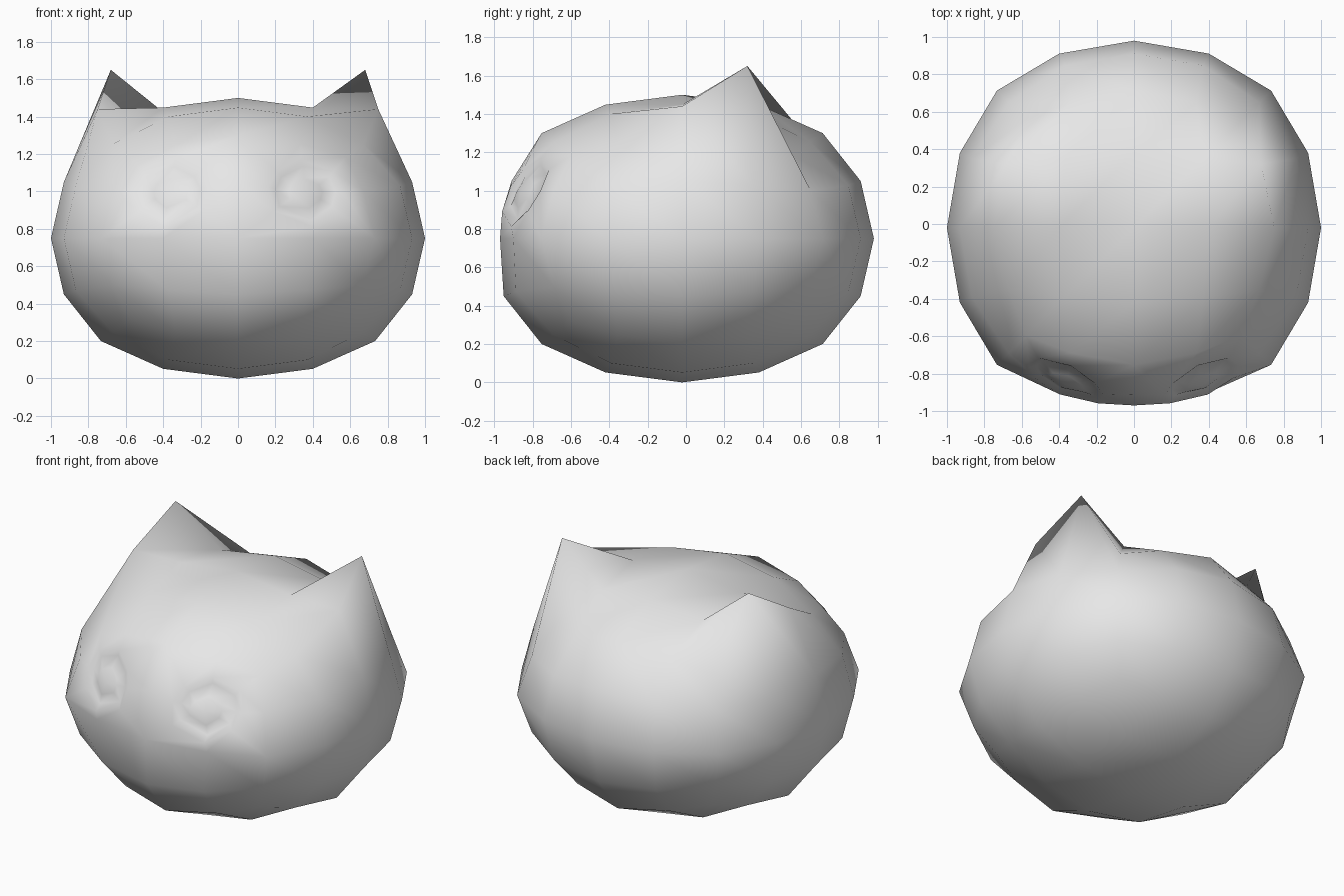
import bpy, bmesh, math

if "Cube" in bpy.data.objects:
    bpy.data.objects.remove(bpy.data.objects["Cube"])

CY, CZ, RZ = -0.02, 0.75, 0.75      # head centre and half height

# Rounded-cube grid: position along each axis for each kind of grid point
SPACING = {
    (0, 0, 2): {0: 0, 2: 1.0},
    (0, 1, 2): {0: 0, 1: 0.40, 2: 0.931},
    (0, 2, 2): {0: 0, 2: 0.733},
    (1, 1, 2): {1: 0.37, 2: 0.867},
    (1, 2, 2): {1: 0.335, 2: 0.67},
    (2, 2, 2): {2: 0.577},
}


def front_y(x, z):
    """Depth of the face surface at x, z."""
    return CY - 0.98 * math.sqrt(max(0.0, 1 - x * x - ((z - CZ) / RZ) ** 2))


def eye_ring(bm, centre, cx, cz, radius, dent):
    """Inset the faces round a vertex and shape the new loop into an oval."""
    bmesh.ops.inset_region(bm, faces=list(centre.link_faces), thickness=0.02,
                           use_even_offset=True)
    ring = {v for f in centre.link_faces for v in f.verts} - {centre}
    for v in ring:
        a = math.atan2(v.co.z - centre.co.z, v.co.x - centre.co.x)
        x = cx + radius * math.cos(a)
        z = cz + 0.9 * radius * math.sin(a)
        v.co = (x, front_y(x, z) + dent, z)


bm = bmesh.new()
bmesh.ops.create_cube(bm, size=4)
bmesh.ops.subdivide_edges(bm, edges=bm.edges[:], cuts=3, use_grid_fill=True)

# Round the grid into the head
grid = {}
for v in bm.verts:
    g = tuple(round(c) for c in v.co)
    grid[g] = v
    step = SPACING[tuple(sorted(abs(c) for c in g))]
    p = [math.copysign(step[abs(c)], c) for c in g]
    v.co = (p[0], p[1] + CY, p[2] * RZ + CZ)

# Flattened middle of the face
grid[0, -2, 0].co.y = -0.97
grid[0, -2, 1].co.y = -0.91

for s in (-1, 1):
    grid[s, -2, 0].co.y = -0.90
    # Ears: tip and the ridge running forward from it
    grid[2 * s, 1, 2].co = (0.68 * s, 0.32, 1.65)
    grid[2 * s, 0, 2].co = (0.75 * s, -0.02, 1.44)
    # Eyes: shallow sockets with a slight bulge in the middle
    eye = grid[s, -2, 1]
    cx, cz = 0.36 * s, 0.99
    eye.co = (cx, front_y(cx, cz), cz)
    eye_ring(bm, eye, cx, cz, 0.20, 0.005)
    eye_ring(bm, eye, cx, cz, 0.16, 0.035)
    eye_ring(bm, eye, cx, cz, 0.09, 0.025)
    eye.co = (cx, front_y(cx, cz) + 0.015, cz)

bmesh.ops.recalc_face_normals(bm, faces=bm.faces[:])
for f in bm.faces:
    f.smooth = True

mesh = bpy.data.meshes.new("cat_head")
bm.to_mesh(mesh)
bm.free()
grey = bpy.data.materials.new("light_grey")
grey.diffuse_color = (0.8, 0.8, 0.8, 1)
grey.use_nodes = True
grey.node_tree.nodes["Principled BSDF"].inputs["Base Color"].default_value = grey.diffuse_color
mesh.materials.append(grey)
bpy.context.collection.objects.link(bpy.data.objects.new("cat_head", mesh))
